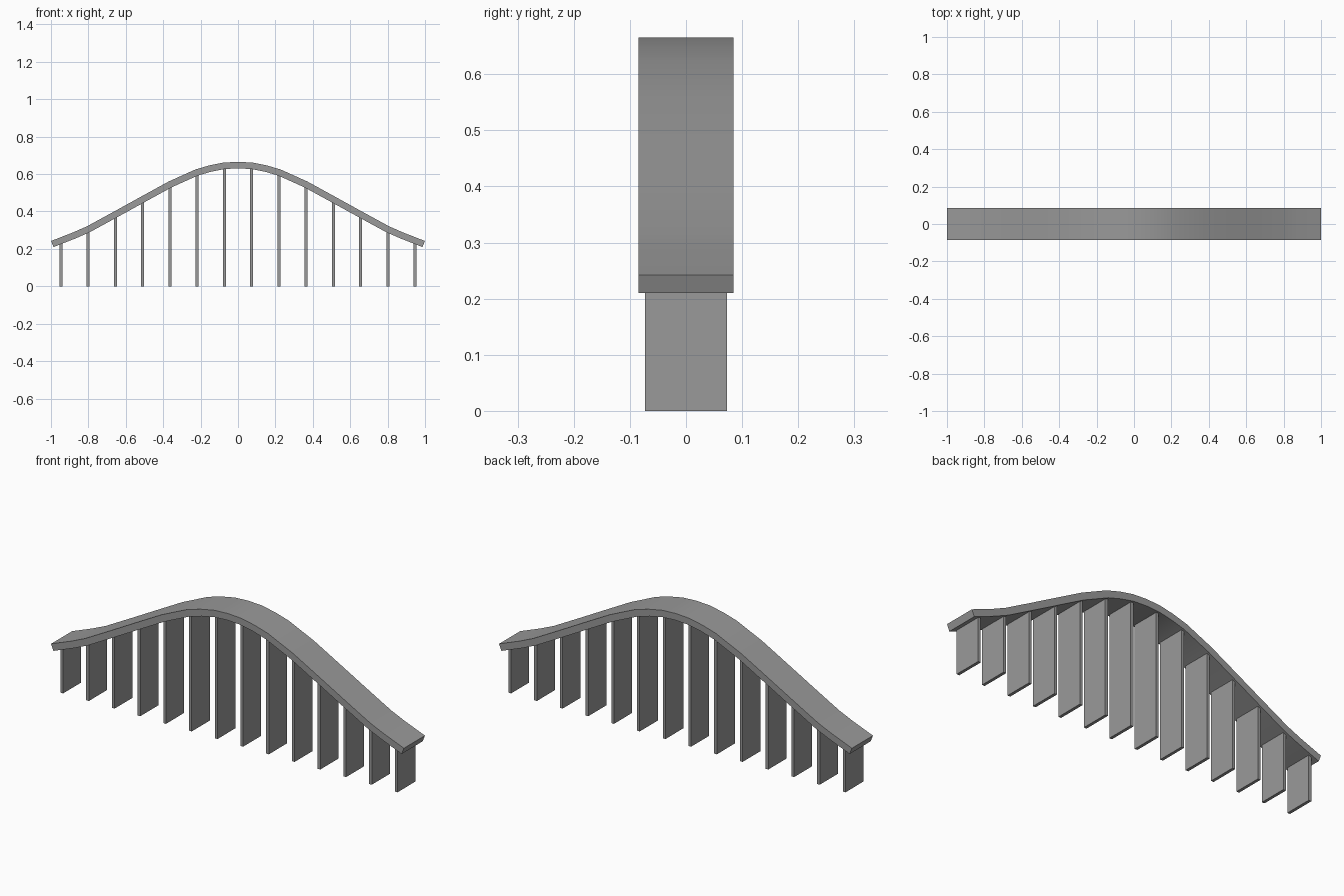
import bpy
import bmesh
from math import radians
from mathutils import Vector

cube = bpy.data.objects.get("Cube")
if cube:
    bpy.data.objects.remove(cube, do_unlink=True)

concrete = bpy.data.materials.new("concrete grey")
concrete.use_nodes = True
GREY = (0.32, 0.32, 0.32, 1)
concrete.diffuse_color = GREY
concrete.node_tree.nodes["Principled BSDF"].inputs["Base Color"].default_value = GREY

DECK_HALF_WIDTH = 0.085
DECK_HALF_THICK = 0.0175
PIER_SPACING = 0.1457
PIER_SIZE = (0.015, 0.146)

# Centre line of one half of the arched deck, from crown to end
half = [(0, 0.648), (0.075, 0.644), (0.15, 0.629), (0.222, 0.608), (0.364, 0.544),
        (0.51, 0.464), (0.655, 0.384), (0.80, 0.305), (0.875, 0.272), (0.993, 0.226)]
path = [Vector((-x, 0, z)) for x, z in reversed(half[1:])]
path += [Vector((x, 0, z)) for x, z in half]


def finish(bm, name):
    bmesh.ops.recalc_face_normals(bm, faces=bm.faces)
    mesh = bpy.data.meshes.new(name)
    bm.to_mesh(mesh)
    bm.free()
    mesh.materials.append(concrete)
    obj = bpy.data.objects.new(name, mesh)
    bpy.context.collection.objects.link(obj)
    return obj


# Deck: a rectangular section swept along the centre line
bm = bmesh.new()
rings = []
for i, p in enumerate(path):
    tangent = (path[min(i + 1, len(path) - 1)] - path[max(i - 1, 0)]).normalized()
    up = Vector((-tangent.z, 0, tangent.x)) * DECK_HALF_THICK
    side = Vector((0, DECK_HALF_WIDTH, 0))
    corners = (p + up + side, p + up - side, p - up - side, p - up + side)
    rings.append([bm.verts.new(c) for c in corners])
for a, b in zip(rings, rings[1:]):
    for k in range(4):
        n = (k + 1) % 4
        bm.faces.new((a[k], a[n], b[n], b[k]))
bm.faces.new(rings[0])
bm.faces.new(rings[-1])
deck = finish(bm, "deck")
bpy.ops.object.select_all(action="DESELECT")
deck.select_set(True)
bpy.context.view_layer.objects.active = deck
bpy.ops.object.shade_smooth_by_angle(angle=radians(30))


def deck_height(x):
    for a, b in zip(path, path[1:]):
        if a.x <= x <= b.x:
            return a.z + (b.z - a.z) * (x - a.x) / (b.x - a.x)


# Piers: thin walls rising from the ground into the deck
for i in range(14):
    x = (i - 6.5) * PIER_SPACING
    top = deck_height(x) - DECK_HALF_THICK / 2
    bm = bmesh.new()
    bmesh.ops.create_cube(bm, size=1)
    bmesh.ops.scale(bm, vec=(*PIER_SIZE, top), verts=bm.verts)
    bmesh.ops.translate(bm, vec=(x, 0, top / 2), verts=bm.verts)
    finish(bm, f"pier_{i + 1}")
